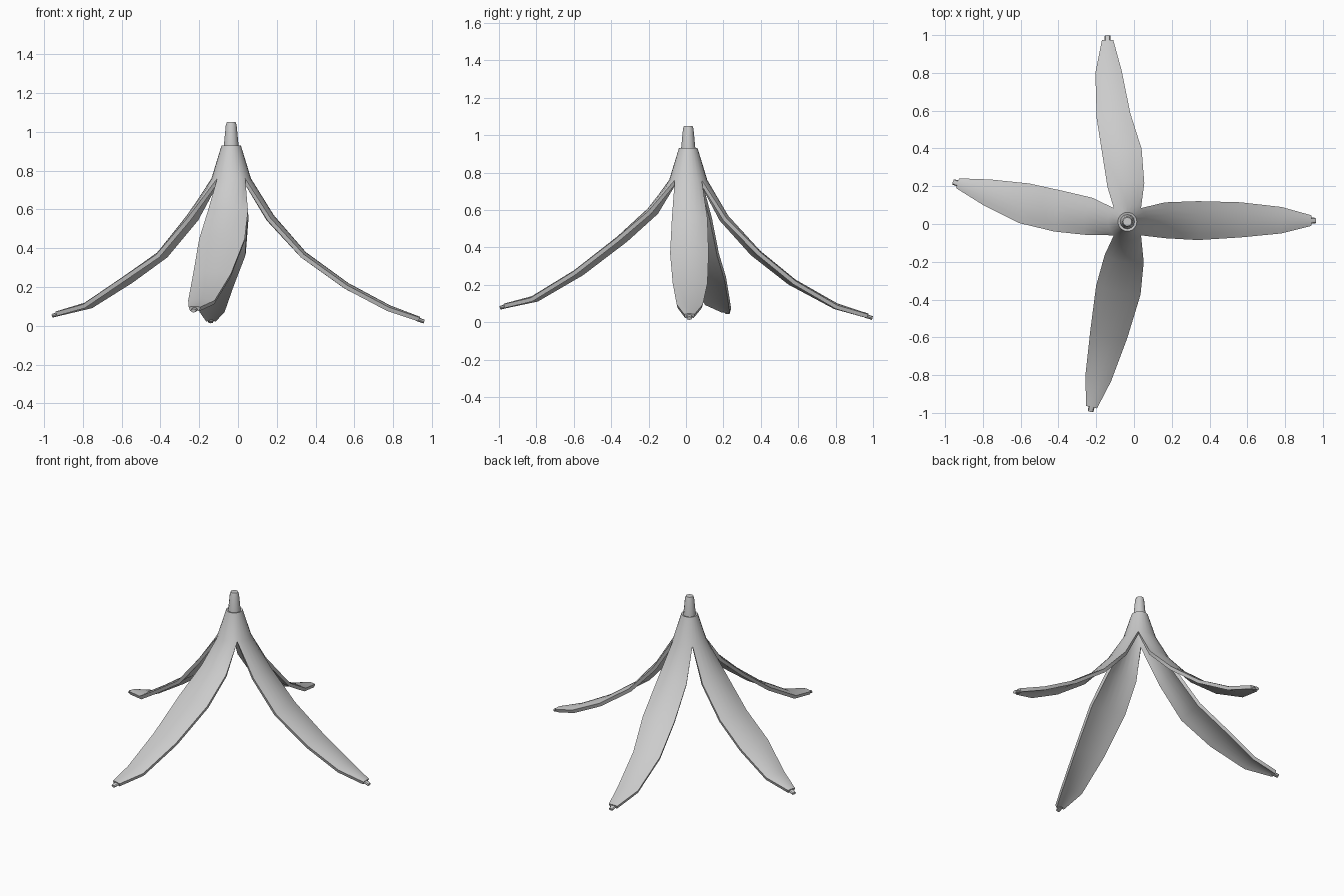
import bpy, bmesh, math
from mathutils import Vector, Matrix

if "Cube" in bpy.data.objects:
    bpy.data.objects.remove(bpy.data.objects["Cube"])

C = Vector((-0.035, 0.012, 0))   # axis of the stem
SEG = 6                          # faces across each strip
BOW = [0, 0, 0.024, 0.016, 0.013, 0.011, 0.004]

# Each strip: start angle, then centre-line x, y, z and half width
STRIPS = [
    (0, [(0.185, 0.02, 0.57, 0.095), (0.35, 0.018, 0.38, 0.103), (0.57, 0.022, 0.22, 0.093),
         (0.785, 0.02, 0.105, 0.07), (0.94, 0.018, 0.046, 0.028)]),
    (90, [(-0.045, 0.225, 0.57, 0.098), (-0.065, 0.39, 0.385, 0.105), (-0.11, 0.58, 0.23, 0.09),
          (-0.135, 0.81, 0.10, 0.07), (-0.14, 0.975, 0.046, 0.03)]),
    (180, [(-0.26, 0.045, 0.57, 0.10), (-0.41, 0.07, 0.38, 0.11), (-0.59, 0.112, 0.25, 0.108),
           (-0.785, 0.17, 0.12, 0.07), (-0.935, 0.216, 0.075, 0.027)]),
    (270, [(-0.055, -0.20, 0.61, 0.105), (-0.085, -0.36, 0.46, 0.12), (-0.135, -0.59, 0.28, 0.10),
           (-0.19, -0.82, 0.14, 0.07), (-0.225, -0.97, 0.10, 0.03)]),
]


def finish(bm, name, angle=40):
    me = bpy.data.meshes.new(name)
    bm.to_mesh(me)
    bm.free()
    ob = bpy.data.objects.new(name, me)
    bpy.context.collection.objects.link(ob)
    bpy.ops.object.select_all(action='DESELECT')
    ob.select_set(True)
    bpy.context.view_layer.objects.active = ob
    bpy.ops.object.shade_smooth_by_angle(angle=math.radians(angle))
    return ob


# Peel: a cone that splits into four drooping strips
peel = bmesh.new()
tips = []
for deg, rows in STRIPS:
    a0 = math.radians(deg)
    grid = []
    for r, z in ((0.05, 0.93), (0.102, 0.76)):
        line = []
        for j in range(SEG + 1):
            a = a0 - (2 * j / SEG - 1) * math.pi / 4
            line.append(peel.verts.new(C + Vector((r * math.cos(a), r * math.sin(a), z))))
        grid.append(line)
    start = C + Vector((0.102 * math.cos(a0), 0.102 * math.sin(a0), 0.76))
    path = [start] + [Vector(r[:3]) for r in rows]
    for i in range(1, len(path)):
        p = path[i]
        t = (path[min(i + 1, len(path) - 1)] - path[i - 1]).normalized()
        side = t.cross(Vector((0, 0, 1))).normalized()
        n = side.cross(t)
        w = rows[i - 1][3]
        line = []
        for j in range(SEG + 1):
            s = 2 * j / SEG - 1
            line.append(peel.verts.new(p + side * w * s - n * BOW[i + 1] * s * s))
        grid.append(line)
    tips.append((p - n * 0.016 + t * 0.008, t, side, n))
    for a, b in zip(grid, grid[1:]):
        for j in range(SEG):
            peel.faces.new((a[j], a[j + 1], b[j + 1], b[j]))
bmesh.ops.remove_doubles(peel, verts=peel.verts, dist=0.0005)
ob = finish(peel, "peel")
mod = ob.modifiers.new("thickness", 'SOLIDIFY')
mod.thickness = 0.022
mod.offset = -1
bpy.ops.object.modifier_apply(modifier=mod.name)
bpy.ops.object.shade_smooth_by_angle(angle=math.radians(40))

# Stem: tapered plug with a softened top edge
bm = bmesh.new()
prev = None
for r, z in ((0.042, 0.89), (0.038, 0.93), (0.028, 1.035), (0.023, 1.05)):
    ring = [bm.verts.new(C + Vector((r * math.cos(k * math.pi / 6), r * math.sin(k * math.pi / 6), z)))
            for k in range(12)]
    if prev:
        for k in range(12):
            bm.faces.new((prev[k], prev[(k + 1) % 12], ring[(k + 1) % 12], ring[k]))
    else:
        bm.faces.new(ring[::-1])
    prev = ring
bm.faces.new(prev)
finish(bm, "stem")

# Dried nubs at the strip ends
for k, (p, t, side, n) in enumerate(tips):
    m = Matrix((side, n, t)).transposed().to_4x4()
    m.translation = p
    bm = bmesh.new()
    bmesh.ops.create_cone(bm, cap_ends=True, segments=8, radius1=0.017, radius2=0.015, depth=0.04,
                          matrix=m @ Matrix.Diagonal((1, 0.65, 1, 1)))
    bmesh.ops.recalc_face_normals(bm, faces=bm.faces)
    finish(bm, f"tip_{k + 1}")
